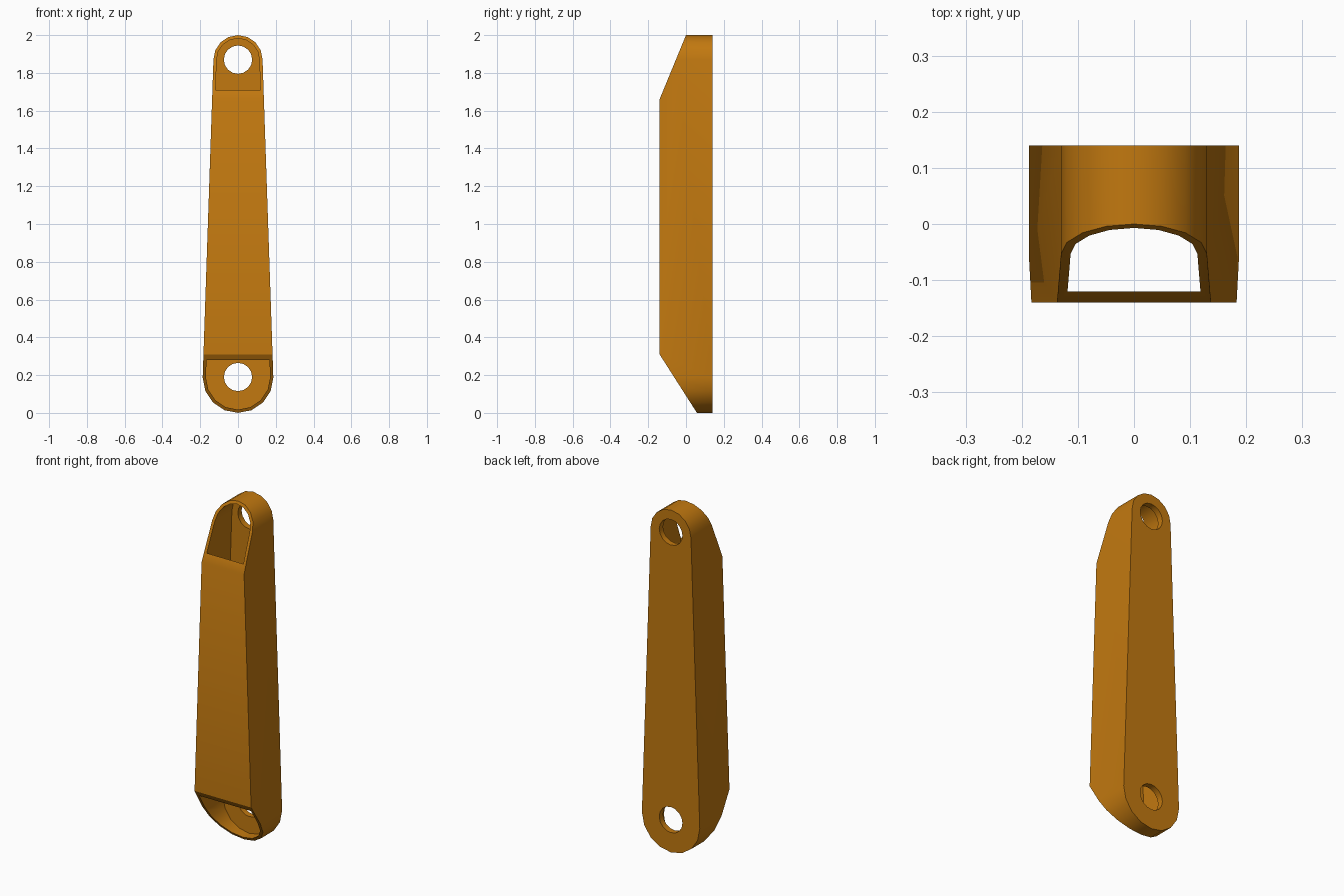
import bpy, bmesh, math
from mathutils import Vector

default = bpy.data.objects.get("Cube")
if default:
    bpy.data.objects.remove(default, do_unlink=True)

# Single warm orange
orange = bpy.data.materials.new("warm orange")
orange.use_nodes = True
colour = (0.54, 0.19, 0.005, 1)
orange.diffuse_color = colour
orange.node_tree.nodes["Principled BSDF"].inputs["Base Color"].default_value = colour

TOP_Z, TOP_R = 1.87, 0.13
LOW_Z, LOW_R = 0.187, 0.187
WALL = 0.017
FRONT, BACK = -0.14, 0.14


def prism(name, points, offset):
    """Extrude a closed loop of 3D points along an offset."""
    bm = bmesh.new()
    face = bm.faces.new([bm.verts.new(p) for p in points])
    ext = bmesh.ops.extrude_face_region(bm, geom=[face])
    verts = [g for g in ext["geom"] if isinstance(g, bmesh.types.BMVert)]
    bmesh.ops.translate(bm, vec=Vector(offset), verts=verts)
    bmesh.ops.recalc_face_normals(bm, faces=bm.faces)
    mesh = bpy.data.meshes.new(name)
    bm.to_mesh(mesh)
    bm.free()
    obj = bpy.data.objects.new(name, mesh)
    mesh.materials.append(orange)
    bpy.context.collection.objects.link(obj)
    return obj


def arc(radius, z, start, end, steps, y):
    return [(radius * math.cos(t), y, z + radius * math.sin(t))
            for t in (start + (end - start) * i / steps for i in range(steps + 1))]


def arm_outline(inset, y):
    """Tapered bar with a rounded end at the top and bottom."""
    return (arc(TOP_R - inset, TOP_Z, 0, math.pi, 8, y)
            + arc(LOW_R - inset, LOW_Z, math.pi, 2 * math.pi, 8, y))


def cut(target, cutter):
    cutter.hide_render = True
    mod = target.modifiers.new("cut", 'BOOLEAN')
    mod.operation = 'DIFFERENCE'
    mod.solver = 'EXACT'
    mod.object = cutter
    bpy.context.view_layer.objects.active = target
    bpy.ops.object.modifier_apply(modifier=mod.name)
    bpy.data.objects.remove(cutter, do_unlink=True)


# Outer body and hollow interior
arm = prism("hollow_link_arm", arm_outline(0, FRONT), (0, BACK - FRONT, 0))
cut(arm, prism("cavity", arm_outline(WALL, FRONT + 0.02), (0, 0.225, 0)))

# Sloped cuts that open both ends towards the front
for name, a, b in (("top_slope", (-0.14, 1.66), (0.0, 2.0)),
                   ("bottom_slope", (-0.14, 0.31), (0.058, 0.0))):
    a, b = Vector(a), Vector(b)
    d = b - a
    corners = [a - d * 0.5, b + d * 0.5, Vector((-0.6, (b + d * 0.5).y)),
               Vector((-0.6, (a - d * 0.5).y))]
    cut(arm, prism(name, [(-0.5, p.x, p.y) for p in corners], (1, 0, 0)))

# Round pivot holes through the back plate
for z in (TOP_Z, 0.19):
    cut(arm, prism("pivot_hole", arc(0.075, z, 0, 2 * math.pi * 15 / 16, 15, 0.07), (0, 0.2, 0)))

# Smooth rounded ends, crisp edges
bpy.ops.object.select_all(action='DESELECT')
arm.select_set(True)
bpy.context.view_layer.objects.active = arm
bpy.ops.object.shade_smooth_by_angle(angle=math.radians(30))
